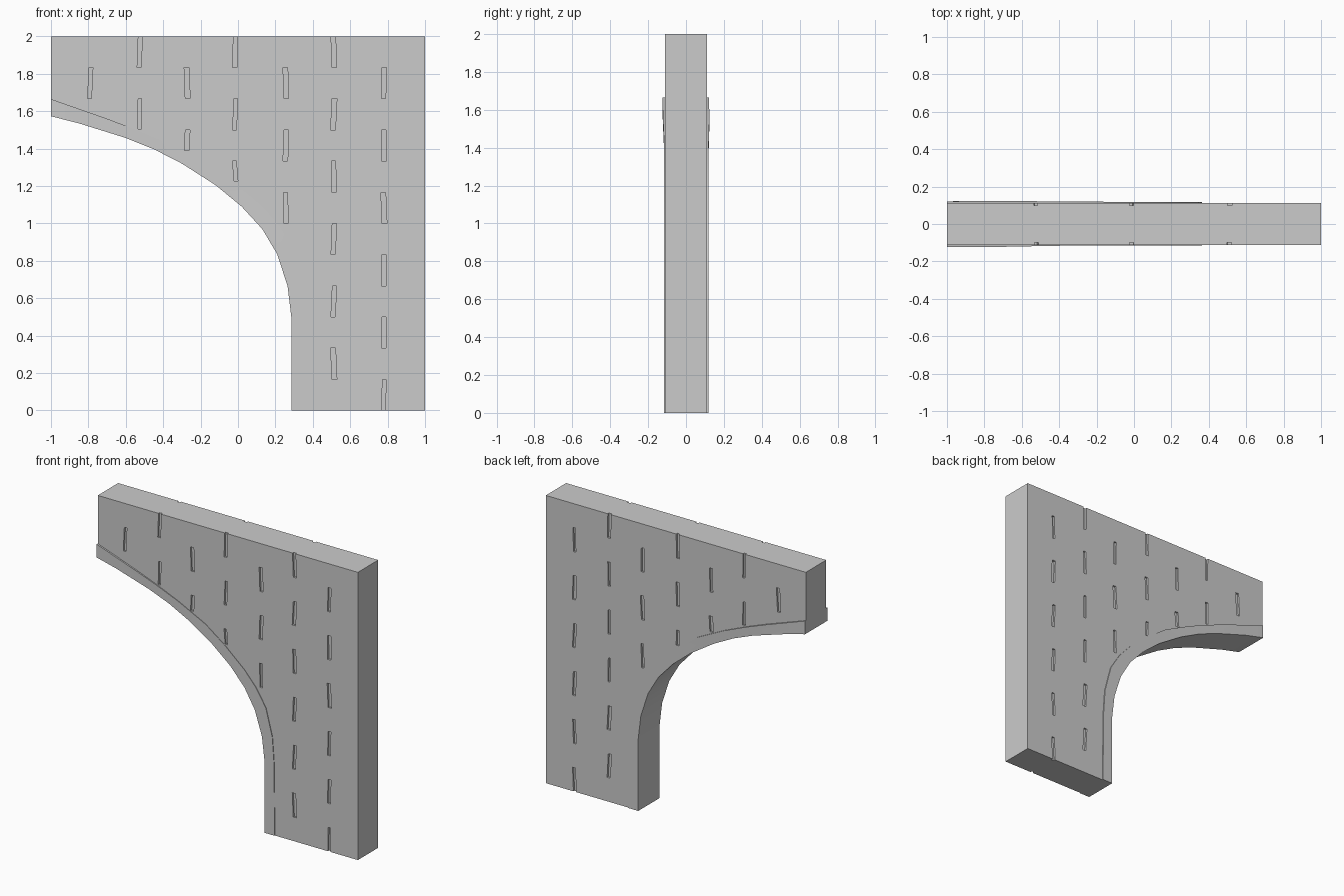
import bpy, bmesh, random, math

if "Cube" in bpy.data.objects:
    bpy.data.objects.remove(bpy.data.objects["Cube"])

random.seed(4)
HALF = 0.112      # half thickness of the wall
DEPTH = 0.013     # depth of the brick joints

# Arch stations: soffit x,z / trim upper edge x,z / trim relief front, back
ARCH = [
    (-1.00, 1.573, -1.00, 1.665, 0.012, 0.009),
    (-0.85, 1.535, -0.70, 1.560, 0.010, 0.012),
    (-0.60, 1.457, -0.55, 1.503, 0.007, 0.010),
    (-0.45, 1.397, -0.38, 1.432, 0.004, 0.008),
    (-0.30, 1.320, -0.17, 1.328, 0.003, 0.007),
    (-0.12, 1.205, -0.02, 1.220, 0.003, 0.006),
    (0.02, 1.090, 0.13, 1.090, 0.003, 0.006),
    (0.13, 0.970, 0.22, 0.990, 0.004, 0.006),
    (0.21, 0.835, 0.295, 0.870, 0.004, 0.006),
    (0.265, 0.665, 0.345, 0.680, 0.004, 0.006),
    (0.285, 0.500, 0.358, 0.500, 0.004, 0.006),
    (0.285, 0.000, 0.363, 0.000, 0.004, 0.006),
]


def make_object(name, bm):
    bmesh.ops.recalc_face_normals(bm, faces=bm.faces)
    mesh = bpy.data.meshes.new(name)
    bm.to_mesh(mesh)
    bm.free()
    obj = bpy.data.objects.new(name, mesh)
    bpy.context.collection.objects.link(obj)
    return obj


def trim_height(x):
    for a, b in zip(ARCH, ARCH[1:]):
        if a[2] <= x <= b[2]:
            return a[3] + (b[3] - a[3]) * (x - a[2]) / (b[2] - a[2])
    return 0.0


# Wall with its raised arch trim, as one closed shell
bm = bmesh.new()
rings, corners = [], []
for side in (-1, 1):
    ring = []
    for ox, oz, ix, iz, front, back in ARCH:
        y = side * (HALF + (front if side < 0 else back))
        ring.append([bm.verts.new(p) for p in
                     ((ox, y, oz), (ix, y, iz), (ix, side * HALF, iz))])
    corner = [bm.verts.new((x, side * HALF, z))
              for x, z in ((1, 0), (1, 2), (-1, 2))]
    for a, b in zip(ring, ring[1:]):
        for k in (0, 1):
            bm.faces.new((a[k], b[k], b[k + 1], a[k + 1]))
    bm.faces.new([r[2] for r in ring] + corner)
    rings.append(ring)
    corners.append(corner)
f, b = rings
cf, cb = corners
for i in range(len(ARCH) - 1):
    bm.faces.new((f[i][0], f[i + 1][0], b[i + 1][0], b[i][0]))
for i in (0, 1):
    bm.faces.new((cf[i], cf[i + 1], cb[i + 1], cb[i]))
bm.faces.new(f[0] + [cf[2], cb[2]] + b[0][::-1])
bm.faces.new(f[-1] + [cf[0], cb[0]] + b[-1][::-1])
wall = make_object("arch_wall", bm)

# Staggered brick joints, on both faces
bm = bmesh.new()
COLUMNS = [(-0.79, 1), (-0.525, 0), (-0.272, 1), (-0.015, 0),
           (0.256, 1), (0.512, 0), (0.78, 1)]
for side in (-1, 1):
    for x, start in COLUMNS:
        for row in range(start, 12, 2):
            top, low = 2 - row / 6, 2 - (row + 1) / 6
            low = max(low, trim_height(x) + 0.012)
            if top - low < 0.05 or (x < 0.3 and low < 0.95):
                continue
            top += 0.02 if row == 0 else 0
            low -= 0.02 if row == 11 else 0
            w = random.uniform(0.009, 0.013)
            lean = random.uniform(-0.005, 0.005)
            outline = [(x - w + lean, low), (x + w + lean, low),
                       (x + w - lean, top), (x - w - lean, top)]
            outer, inner = [[bm.verts.new((px, side * d, pz)) for px, pz in outline]
                            for d in (HALF + 0.03, HALF - DEPTH)]
            bm.faces.new(outer)
            bm.faces.new(inner[::-1])
            for k in range(4):
                n = (k + 1) % 4
                bm.faces.new((outer[k], inner[k], inner[n], outer[n]))
cutter = make_object("joint_cutter", bm)
cutter.hide_render = True

# Cut the joints
mod = wall.modifiers.new("joints", 'BOOLEAN')
mod.operation = 'DIFFERENCE'
mod.solver = 'EXACT'
mod.object = cutter
bpy.context.view_layer.objects.active = wall
wall.select_set(True)
bpy.ops.object.modifier_apply(modifier=mod.name)
bpy.data.objects.remove(cutter)
bpy.ops.object.shade_smooth_by_angle(angle=math.radians(30))
